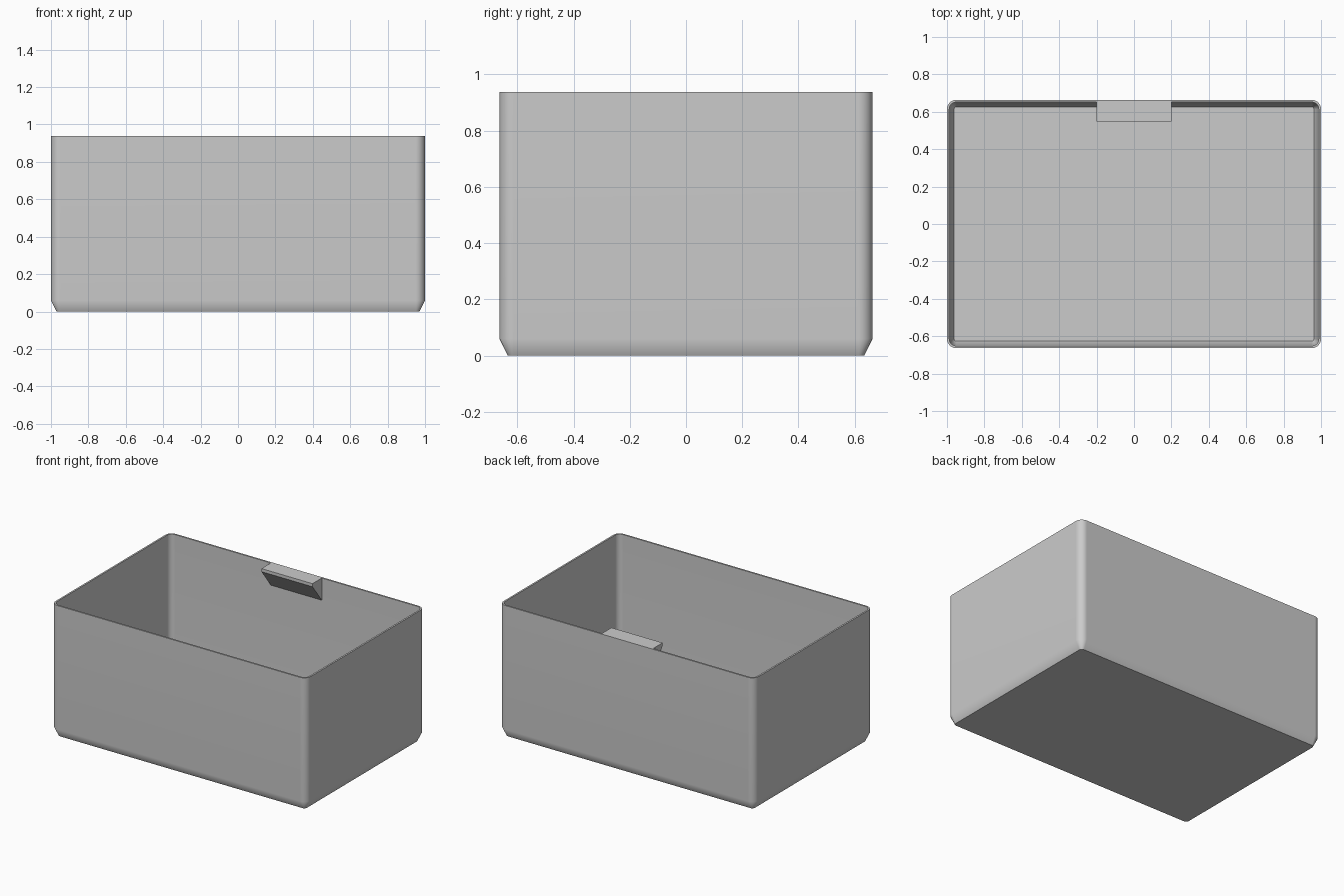
import bpy, bmesh, math

cube = bpy.data.objects.get("Cube")
if cube:
    bpy.data.objects.remove(cube, do_unlink=True)

HALF_X, HALF_Y, HEIGHT = 1.0, 0.664, 0.938
RADIUS, WALL, FLOOR = 0.05, 0.012, 0.014
CHAMFER_IN, CHAMFER_UP = 0.03, 0.06
STEPS = 6  # segments per rounded corner

grey = bpy.data.materials.new("plain grey")
grey.use_nodes = True
grey.diffuse_color = (0.6, 0.6, 0.6, 1)
grey.node_tree.nodes["Principled BSDF"].inputs["Base Color"].default_value = (0.6, 0.6, 0.6, 1)


def finish(bm, name):
    """Turn a bmesh into a named object with the grey material."""
    bmesh.ops.recalc_face_normals(bm, faces=bm.faces)
    mesh = bpy.data.meshes.new(name)
    bm.to_mesh(mesh)
    bm.free()
    mesh.materials.append(grey)
    obj = bpy.data.objects.new(name, mesh)
    bpy.context.collection.objects.link(obj)
    return obj


def ring(bm, inset, z):
    """Rounded rectangle of vertices, offset inward by inset."""
    r = max(RADIUS - inset, 0.008)
    cx, cy = HALF_X - inset - r, HALF_Y - inset - r
    verts = []
    for corner, (sx, sy) in enumerate([(1, 1), (-1, 1), (-1, -1), (1, -1)]):
        for i in range(STEPS + 1):
            a = math.pi / 2 * (corner + i / STEPS)
            verts.append(bm.verts.new((sx * cx + r * math.cos(a), sy * cy + r * math.sin(a), z)))
    return verts


# Open bin: outer skin up to the rim, then inner skin down to the floor
bm = bmesh.new()
profile = [
    (CHAMFER_IN, 0),
    (0, CHAMFER_UP),
    (0, HEIGHT),
    (WALL, HEIGHT),
    (WALL, CHAMFER_UP + 0.006),
    (CHAMFER_IN + 0.008, FLOOR),
]
rings = [ring(bm, inset, z) for inset, z in profile]
for low, high in zip(rings, rings[1:]):
    for i in range(len(low)):
        j = (i + 1) % len(low)
        bm.faces.new((low[i], low[j], high[j], high[i]))
bm.faces.new(rings[0])
bm.faces.new(rings[-1])
bin_body = finish(bm, "bin_body")
bpy.context.view_layer.objects.active = bin_body
bin_body.select_set(True)
bpy.ops.object.shade_smooth_by_angle(angle=math.radians(35))
weighted = bin_body.modifiers.new("flat walls", "WEIGHTED_NORMAL")
weighted.keep_sharp = True

# Hanging tab: wedge on the inside of the back wall, flush with the rim
bm = bmesh.new()
back, front = HALF_Y - WALL, 0.548
section = [(back, HEIGHT), (front, HEIGHT), (front, HEIGHT - 0.022), (back, HEIGHT - 0.157)]
face = bm.faces.new([bm.verts.new((-0.2, y, z)) for y, z in section])
out = bmesh.ops.extrude_face_region(bm, geom=[face])
bmesh.ops.translate(bm, vec=(0.4, 0, 0),
                    verts=[g for g in out["geom"] if isinstance(g, bmesh.types.BMVert)])
finish(bm, "rear_hanging_tab")
